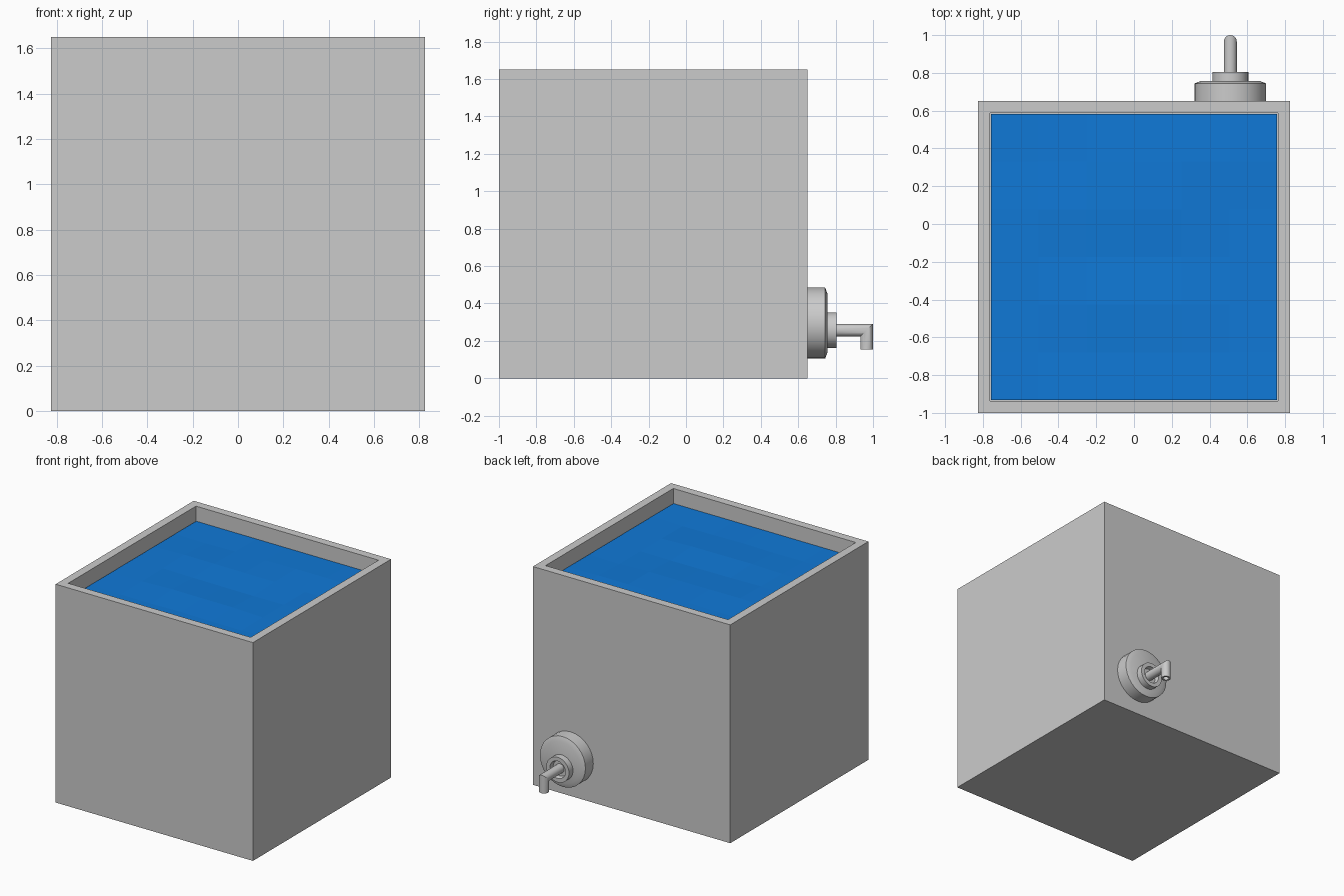
import bpy, bmesh, math, random
from mathutils import Vector

if "Cube" in bpy.data.objects:
    bpy.data.objects.remove(bpy.data.objects["Cube"])

random.seed(4)
SEG = 32
TAP_X = 0.51


def finish(name, bm, smooth=True):
    bmesh.ops.recalc_face_normals(bm, faces=bm.faces[:])
    mesh = bpy.data.meshes.new(name)
    bm.to_mesh(mesh)
    bm.free()
    ob = bpy.data.objects.new(name, mesh)
    bpy.context.collection.objects.link(ob)
    if smooth:
        bpy.ops.object.select_all(action='DESELECT')
        ob.select_set(True)
        bpy.context.view_layer.objects.active = ob
        bpy.ops.object.shade_smooth_by_angle(angle=math.radians(30))
    return ob


def loft(name, rings, smooth=True):
    """Bridge equal-sized vertex rings and cap both ends."""
    bm = bmesh.new()
    loops = [[bm.verts.new(p) for p in ring] for ring in rings]
    n = len(loops[0])
    for a, b in zip(loops, loops[1:]):
        for i in range(n):
            j = (i + 1) % n
            bm.faces.new((a[i], a[j], b[j], b[i]))
    bm.faces.new(loops[0])
    bm.faces.new(loops[-1])
    return finish(name, bm, smooth)


def rect(hx, y0, y1, z):
    return [(-hx, y0, z), (hx, y0, z), (hx, y1, z), (-hx, y1, z)]


def circle(r):
    return [(r * math.cos(t), r * math.sin(t))
            for t in (2 * math.pi * i / SEG for i in range(SEG))]


def lathe_y(name, cz, profile):
    """Turned part on a y axis; profile is (radius, y) pairs."""
    return loft(name, [[(TAP_X + u, y, cz + v) for u, v in circle(r)]
                       for r, y in profile])


# Open-topped tank with thick walls
loft("tank", [rect(0.825, -1.0, 0.65, 0.0),
              rect(0.825, -1.0, 0.65, 1.65),
              rect(0.763, -0.938, 0.588, 1.65),
              rect(0.763, -0.938, 0.588, 0.07)], smooth=False)

# Gently rippled water surface
bm = bmesh.new()
bmesh.ops.create_grid(bm, x_segments=6, y_segments=6, size=0.757)
for v in bm.verts:
    edge = v.is_boundary
    v.co += Vector((0, -0.175, 1.54 + (0 if edge else random.uniform(-0.008, 0.008))))
water = finish("water", bm, smooth=False)
for p in water.data.polygons:
    if p.normal.z < 0:
        p.flip()
blue = bpy.data.materials.new("water_blue")
blue.diffuse_color = (0.005, 0.19, 0.68, 1)
blue.use_nodes = True
blue.node_tree.nodes["Principled BSDF"].inputs["Base Color"].default_value = blue.diffuse_color
water.data.materials.append(blue)

# Wall flange and recessed collar of the tap
lathe_y("tap_flange", 0.295,
        [(0.19, 0.65), (0.19, 0.744), (0.155, 0.757)])
lathe_y("tap_collar", 0.257,
        [(0.095, 0.75), (0.095, 0.805), (0.065, 0.805), (0.058, 0.775)])

# Mitred spout with a hollow mouth
R, CY, CZ, END = 0.034, 0.966, 0.257, 0.155
start = [(TAP_X + u, 0.77, CZ + v) for u, v in circle(R)]
elbow = [(TAP_X + u, CY + v, CZ + v) for u, v in circle(R)]
mouth = [[(TAP_X + u, CY + v, z) for u, v in circle(r)]
         for r, z in ((R, END), (0.021, END), (0.021, END + 0.05))]
loft("tap_spout", [start, elbow] + mouth)
